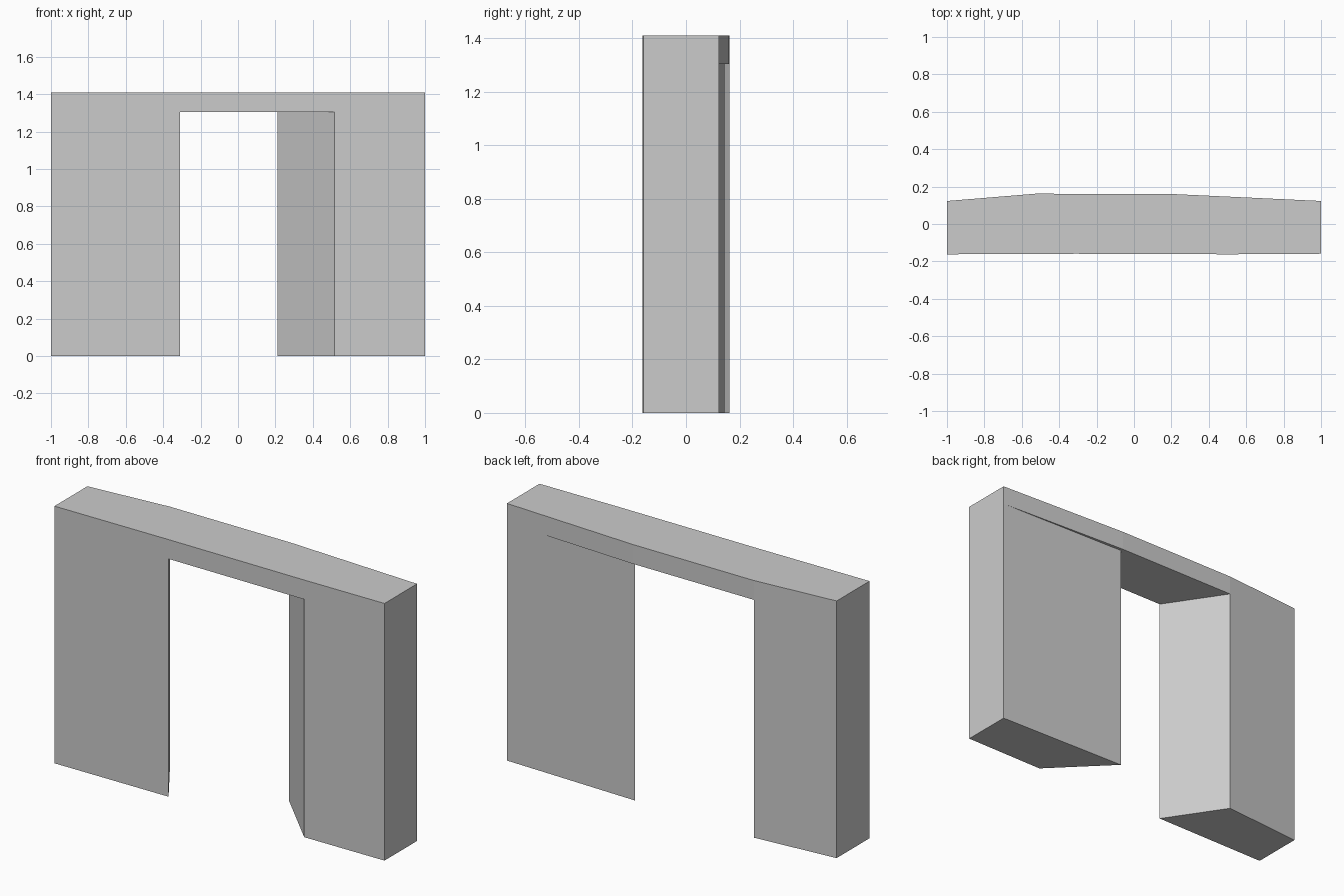
import bpy, bmesh

if "Cube" in bpy.data.objects:
    bpy.data.objects.remove(bpy.data.objects["Cube"])

SPRING, TOP = 1.304, 1.41

# Plan corners, shared by the piers and the lintel
front = [(-1, -0.162), (-0.31, -0.159), (0.515, -0.162), (1, -0.159)]
back_l, back_r = (-1, 0.123), (1, 0.123)
lintel_l, lintel_r = (-0.525, 0.162), (0.21, 0.16)
jamb_r = (0.21, 0.143)

bm = bmesh.new()


def flat(outline, z):
    bm.faces.new([bm.verts.new((x, y, z)) for x, y in outline])


def sides(outline, z0, z1):
    for a, b in zip(outline, outline[1:] + outline[:1]):
        bm.faces.new([bm.verts.new(p) for p in
                      ((*a, z0), (*b, z0), (*b, z1), (*a, z1))])


# Piers either side of the splayed doorway
for pier in ([front[0], front[1], lintel_l, back_l],
             [front[2], front[3], back_r, jamb_r]):
    flat(pier, 0)
    sides(pier, 0, SPRING)

# Lintel across the top
lintel = front + [back_r, lintel_r, lintel_l, back_l]
sides(lintel, SPRING, TOP)
flat(lintel, TOP)

# Doorway soffit, including the thin ledge over the right pier
flat([front[1], front[2], jamb_r, back_r, lintel_r, lintel_l], SPRING)

bmesh.ops.remove_doubles(bm, verts=bm.verts[:], dist=0.0005)
bmesh.ops.recalc_face_normals(bm, faces=bm.faces[:])
mesh = bpy.data.meshes.new("doorway_wall")
bm.to_mesh(mesh)
bm.free()
bpy.context.collection.objects.link(bpy.data.objects.new("doorway_wall", mesh))
